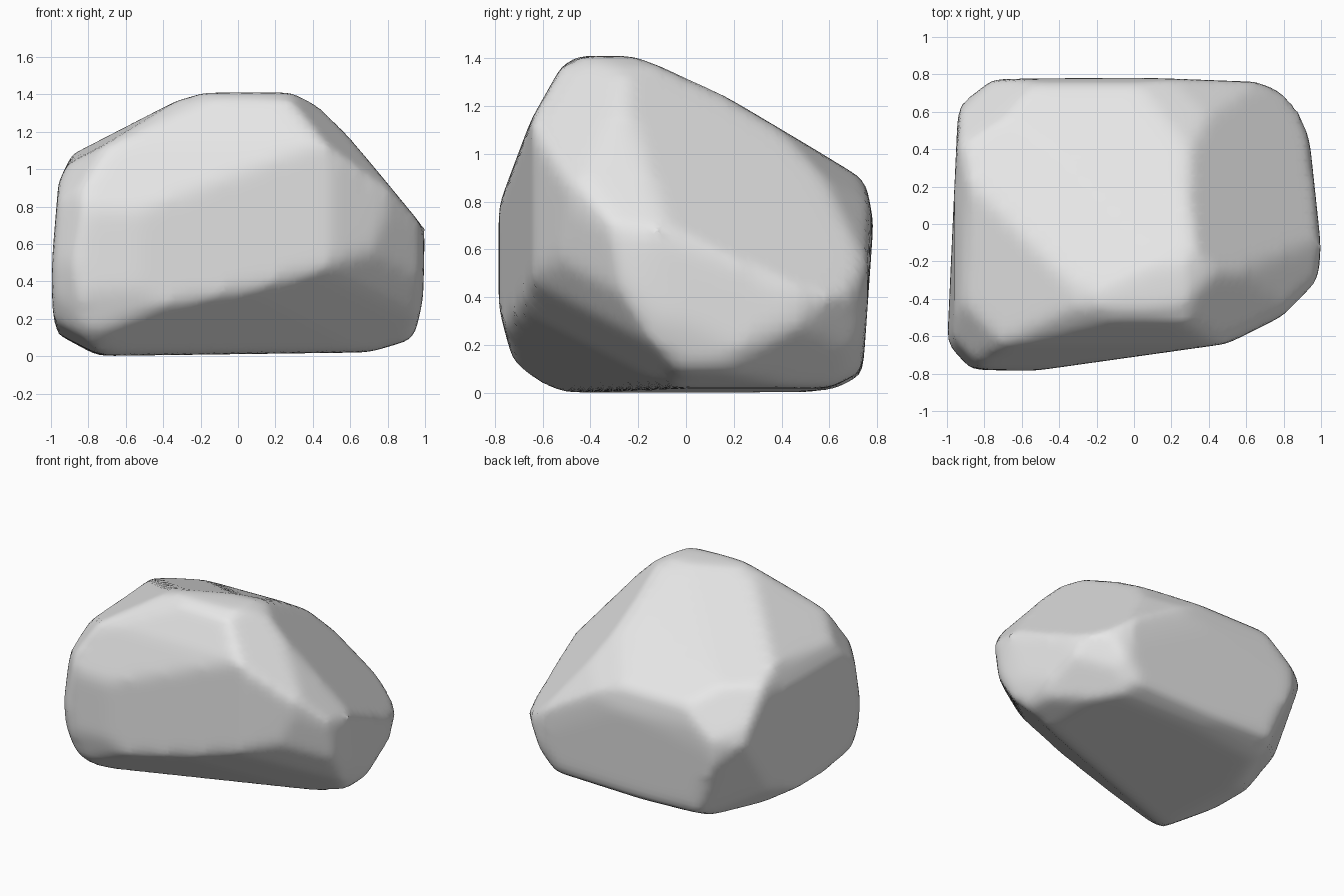
import bpy
import bmesh
from math import cos, sin, radians
from mathutils import Vector

default_cube = bpy.data.objects.get("Cube")
if default_cube:
    bpy.data.objects.remove(default_cube, do_unlink=True)

# Clockwise outlines of the boulder along each axis
FRONT_XZ = [(-1, .45), (-.96, .93), (-.88, 1.1), (-.48, 1.32), (-.18, 1.41),
            (.27, 1.41), (.44, 1.36), (1, .68), (.99, .3), (.94, .09),
            (.7, .02), (-.8, 0), (-.93, .04), (-1, .18)]
SIDE_YZ = [(-.59, 0), (-.72, .11), (-.785, .36), (-.785, .78), (-.65, 1.14),
           (-.52, 1.37), (-.45, 1.41), (-.23, 1.41), (-.05, 1.35), (.15, 1.25),
           (.52, 1.03), (.75, .89), (.785, .72), (.74, .08), (.62, 0)]
PLAN_XY = [(-.94, .64), (-.75, .775), (0, .785), (.66, .76), (.87, .67),
           (.94, .44), (1, -.12), (.985, -.3), (.8, -.49), (.5, -.64),
           (-.53, -.785), (-.87, -.78), (-1, -.67)]

# Clockwise outlines across the corners, used to knock off the eight corners
FRONT_LEFT_CORNER = [(-1.17, .49), (-1.12, .86), (-.95, 1.08), (-.46, 1.29),
                     (-.06, 1.24), (.43, 1.11), (.69, .89), (1.06, .46),
                     (1.07, .37), (.99, .15), (.78, -.09), (.57, -.17),
                     (-.28, -.08), (-.95, .04), (-1.09, .17), (-1.14, .3)]
BACK_RIGHT_CORNER = [(-1.07, .49), (-.73, .94), (-.21, 1.45), (.07, 1.5),
                     (.41, 1.41), (1.03, .99), (1.13, .84), (1.17, .48),
                     (1.15, .22), (1.09, .07), (.86, -.06), (.28, -.27),
                     (.02, -.27), (-.4, -.15), (-.91, .04), (-1.05, .27)]
BACK_LEFT_UNDERSIDE = [(-.91, .91), (-.49, 1.3), (-.28, 1.35), (.24, 1.22),
                       (.84, .98), (1.08, .64), (1.11, .54), (.92, .07),
                       (.58, -.23), (.39, -.33), (.24, -.35), (.06, -.27),
                       (-.53, .17), (-.78, .39), (-.88, .56), (-.91, .79)]

X, Y, Z = Vector((1, 0, 0)), Vector((0, 1, 0)), Vector((0, 0, 1))


def chisel(bm, point, normal):
    """Slice away everything in front of a plane and close the cut."""
    geom = bm.verts[:] + bm.edges[:] + bm.faces[:]
    bmesh.ops.bisect_plane(bm, geom=geom, dist=1e-5, plane_co=point,
                           plane_no=normal, clear_outer=True)
    rim = [e for e in bm.edges if e.is_boundary]
    if rim:
        bmesh.ops.holes_fill(bm, edges=rim, sides=0)


def chisel_outline(bm, outline, across, up):
    """Chisel the block along every segment of a convex outline."""
    for start, end in zip(outline, outline[1:] + outline[:1]):
        point = across * start[0] + up * start[1]
        normal = across * (start[1] - end[1]) + up * (end[0] - start[0])
        chisel(bm, point, normal.normalized())


def chisel_diagonal(bm, outline, across, tilt):
    """Chisel along a diagonal direction tilted up or down."""
    across = across.normalized()
    away = Z.cross(across)
    angle = radians(tilt)
    chisel_outline(bm, outline, across, Z * cos(angle) + away * sin(angle))


# Rough block, chiselled to the straight outlines
bm = bmesh.new()
bmesh.ops.create_cube(bm, size=4)
chisel_outline(bm, FRONT_XZ, X, Z)
chisel_outline(bm, SIDE_YZ, Y, Z)
chisel_outline(bm, PLAN_XY, X, Y)

# Broad slanted slope on the left towards the back
chisel(bm, Vector((.45, -.3, 1.35)), Vector((.52, .3, .525)).normalized())

# Corners knocked off along the diagonals
chisel_diagonal(bm, FRONT_LEFT_CORNER, X + Y, 20)
chisel_diagonal(bm, BACK_RIGHT_CORNER, -X - Y, 20)
chisel_diagonal(bm, BACK_LEFT_UNDERSIDE, Y - X, -20)
bmesh.ops.recalc_face_normals(bm, faces=bm.faces[:])

mesh = bpy.data.meshes.new("boulder")
bm.to_mesh(mesh)
bm.free()
boulder = bpy.data.objects.new("boulder", mesh)
bpy.context.collection.objects.link(boulder)

# Wear the edges round
remesh = boulder.modifiers.new("even_surface", 'REMESH')
remesh.mode = 'VOXEL'
remesh.voxel_size = .04
remesh.use_smooth_shade = True
wear = boulder.modifiers.new("worn_edges", 'SMOOTH')
wear.factor = .5
wear.iterations = 6

# Plain grey stone
stone = bpy.data.materials.new("grey_stone")
stone.use_nodes = True
colour = (.8, .8, .8, 1)
stone.diffuse_color = colour
stone.node_tree.nodes["Principled BSDF"].inputs["Base Color"].default_value = colour
mesh.materials.append(stone)
